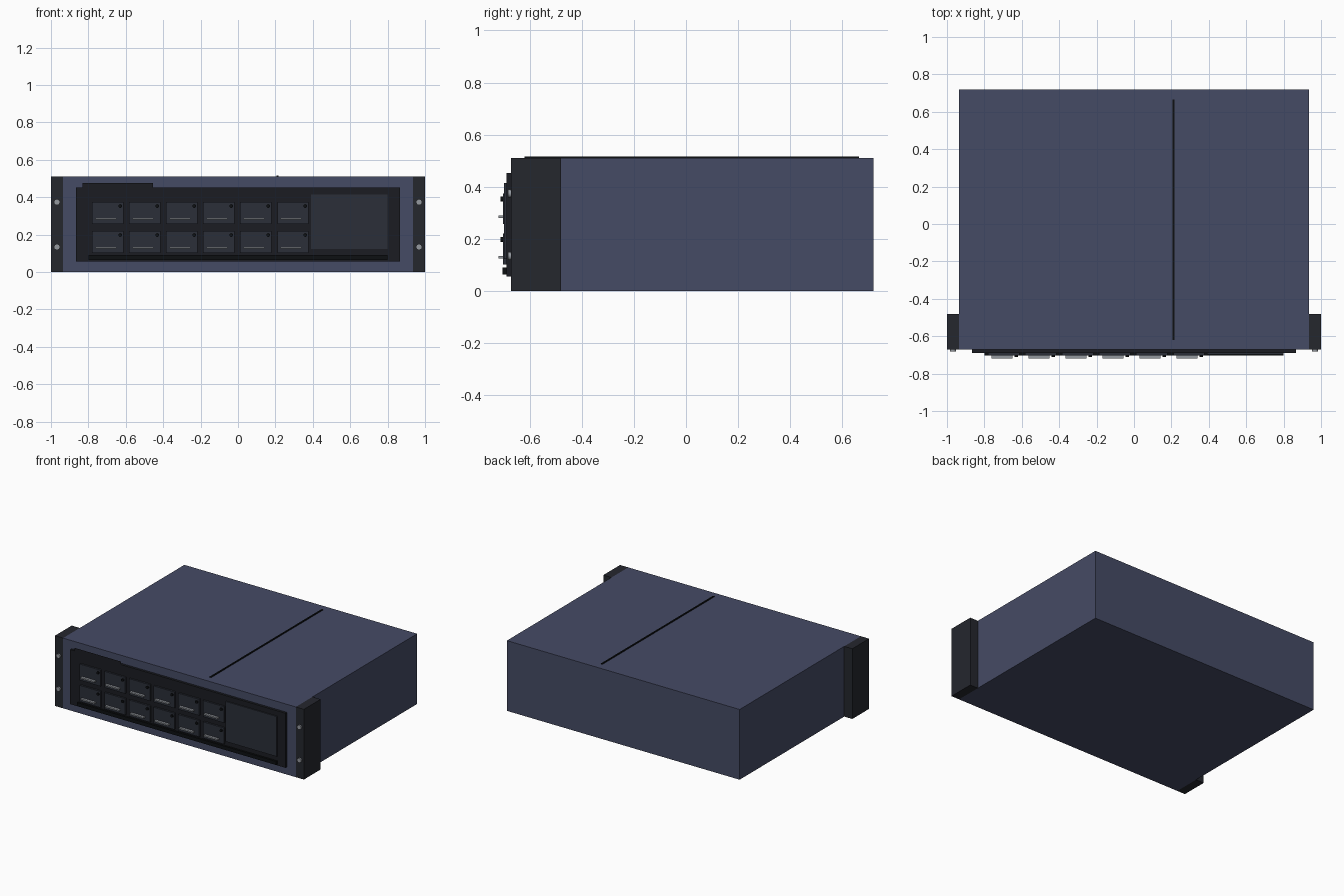
import bpy
import math

if "Cube" in bpy.data.objects:
    bpy.data.objects.remove(bpy.data.objects["Cube"])


def mat(name, r, g, b):
    m = bpy.data.materials.new(name)
    m.diffuse_color = (r, g, b, 1)
    m.use_nodes = True
    m.node_tree.nodes["Principled BSDF"].inputs["Base Color"].default_value = m.diffuse_color
    return m


BLUE = mat("case_blue", 0.06, 0.07, 0.13)
DARK = mat("ear_dark", 0.018, 0.02, 0.027)
PANEL = mat("panel_black", 0.011, 0.012, 0.016)
BAY = mat("bay_grey", 0.024, 0.028, 0.04)
BLACK = mat("black", 0.004, 0.005, 0.006)
STEEL = mat("steel", 0.3, 0.32, 0.35)


def box(name, x, y, z, m):
    """Box from (min, max) ranges on each axis."""
    bpy.ops.mesh.primitive_cube_add(size=1, location=[sum(r) / 2 for r in (x, y, z)])
    ob = bpy.context.object
    ob.name = name
    ob.scale = [r[1] - r[0] for r in (x, y, z)]
    bpy.ops.object.transform_apply(location=False, rotation=False, scale=True)
    ob.data.materials.append(m)
    return ob


def stud(name, x, z, radius, y0, y1, sides, m):
    """Short cylinder pointing at the front."""
    bpy.ops.mesh.primitive_cylinder_add(vertices=sides, radius=radius, depth=y1 - y0,
                                        location=(x, (y0 + y1) / 2, z),
                                        rotation=(math.pi / 2, 0, 0))
    ob = bpy.context.object
    ob.name = name
    ob.data.materials.append(m)
    bpy.ops.object.shade_smooth_by_angle(angle=math.radians(40))


# Case and lid seam
box("case", (-0.935, 0.935), (-0.672, 0.72), (0, 0.51), BLUE)
box("lid_seam", (0.207, 0.217), (-0.62, 0.665), (0.506, 0.516), BLACK)

# Rack ears with screws
for s, side in ((-1, "left"), (1, "right")):
    box(f"rack_ear_{side}", sorted((s * 0.935, s)), (-0.672, -0.48), (0, 0.51), DARK)
    for z in (0.374, 0.134):
        stud(f"ear_screw_{side}", s * 0.968, z, 0.016, -0.683, -0.665, 16, STEEL)

# Front panel, blank cover, lower vent bar
box("front_panel", (-0.865, 0.865), (-0.69, -0.665), (0.056, 0.452), PANEL)
box("blank_cover", (0.39, 0.80), (-0.698, -0.685), (0.123, 0.414), BAY)
box("vent_bar", (-0.80, 0.80), (-0.704, -0.685), (0.064, 0.09), BLACK)

# Thin blank plate over the upper left corner of the panel
bpy.ops.mesh.primitive_plane_add(size=1, location=(-0.643, -0.692, 0.428),
                                 rotation=(math.pi / 2, 0, 0))
plate = bpy.context.object
plate.name = "corner_plate"
plate.scale = (0.375, 0.094, 1)
plate.data.materials.append(PANEL)

# Two rows of six drive trays with handle and indicator
for z in (0.316, 0.161):
    for i in range(6):
        x = -0.696 + 0.198 * i
        box("drive_tray", (x - 0.084, x + 0.084), (-0.703, -0.685), (z - 0.059, z + 0.059), BAY)
        box("tray_handle", (x - 0.066, x + 0.046), (-0.72, -0.70), (z - 0.036, z - 0.026), STEEL)
        stud("tray_indicator", x + 0.066, z + 0.037, 0.01, -0.712, -0.70, 12, BLACK)
